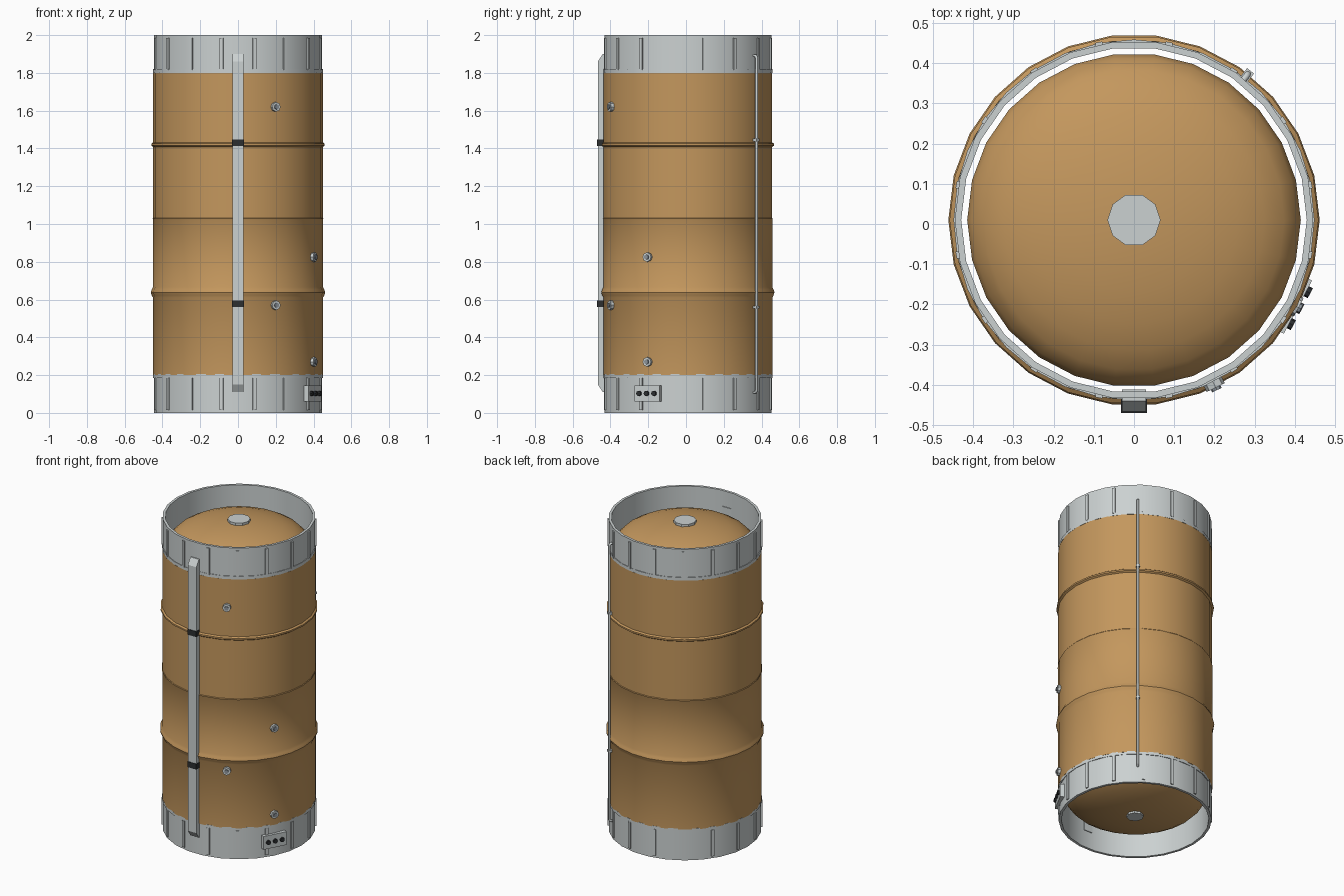
import bpy, bmesh, math
from mathutils import Matrix, Vector

cube = bpy.data.objects.get("Cube")
if cube:
    bpy.data.objects.remove(cube, do_unlink=True)

CY = 0.01      # y of the tank axis
SIDES = 26


def material(name, rgb):
    m = bpy.data.materials.new(name)
    m.use_nodes = True
    m.diffuse_color = (*rgb, 1)
    m.node_tree.nodes["Principled BSDF"].inputs["Base Color"].default_value = (*rgb, 1)
    return m


ORANGE = material("tan_orange", (0.55, 0.31, 0.11))
GREY = material("light_grey", (0.6, 0.64, 0.64))
STEEL = material("steel_grey", (0.27, 0.3, 0.33))
BLACK = material("black", (0.025, 0.028, 0.03))


def finish(name, bm, mat, smooth=True):
    bmesh.ops.recalc_face_normals(bm, faces=bm.faces)
    me = bpy.data.meshes.new(name)
    bm.to_mesh(me)
    bm.free()
    me.materials.append(mat)
    ob = bpy.data.objects.new(name, me)
    bpy.context.collection.objects.link(ob)
    if smooth:
        bpy.ops.object.select_all(action="DESELECT")
        ob.select_set(True)
        bpy.context.view_layer.objects.active = ob
        bpy.ops.object.shade_smooth_by_angle(angle=math.radians(32))
    return ob


def lathe(name, profile, mat, sides=SIDES, closed=True):
    """Turn (radius, z) points round the tank axis."""
    bm = bmesh.new()
    pts = profile + profile[:1] if closed else profile
    vs = [bm.verts.new((r, CY, z)) for r, z in pts]
    edges = [bm.edges.new(p) for p in zip(vs, vs[1:])]
    bmesh.ops.spin(bm, geom=vs + edges, cent=(0, CY, 0), axis=(0, 0, 1),
                   angle=math.tau, steps=sides, use_duplicate=False)
    bmesh.ops.remove_doubles(bm, verts=bm.verts, dist=0.0005)
    return finish(name, bm, mat)


def place(deg, r, z):
    """Frame on the wall: local x points outward, y along the wall."""
    a = math.radians(deg)
    return Matrix.Translation((r * math.cos(a), CY + r * math.sin(a), z)) @ Matrix.Rotation(a, 4, "Z")


def add_box(bm, frame, size):
    bmesh.ops.create_cube(bm, size=1, matrix=frame @ Matrix.Diagonal((*size, 1)))


def add_stud(bm, frame, r, depth, sides=8):
    bmesh.ops.create_cone(bm, cap_ends=True, segments=sides, radius1=r, radius2=r, depth=depth,
                          matrix=frame @ Matrix.Rotation(math.pi / 2, 4, "Y"))


# Inner tank with domed ends
R, DOME, LOW, HIGH = 0.415, 0.155, 0.185, 1.815
arc = [math.radians(90 * i / 7) for i in range(8)]
top = [(R * math.cos(a), HIGH + DOME * math.sin(a)) for a in arc]
bottom = [(R * math.cos(a), LOW - DOME * math.sin(a)) for a in reversed(arc)]
lathe("inner_tank", bottom + top, ORANGE, closed=False)
lathe("top_cap", [(0, 1.95), (0.066, 1.95), (0.066, 1.983), (0, 1.983)], GREY, 10, False)
lathe("bottom_cap", [(0, 0.05), (0.05, 0.05), (0.05, 0.02), (0, 0.02)], GREY, 8, False)

# Outer jacket with two rolled hoops and a middle seam
lathe("jacket", [
    (0.432, 0.2), (0.45, 0.2), (0.45, 0.61), (0.457, 0.623), (0.462, 0.638), (0.457, 0.653),
    (0.45, 0.666), (0.45, 1.024), (0.452, 1.028), (0.449, 1.032), (0.449, 1.408),
    (0.459, 1.415), (0.459, 1.425), (0.449, 1.432), (0.449, 1.8), (0.432, 1.8)], ORANGE)

# End rings, each with a lip and sixteen upright ribs
for end, z0, z1, lip in (("bottom", 0.0, 0.2, 0.195), ("top", 1.8, 2.0, 1.81)):
    lathe(end + "_ring", [(0.43, z0), (0.446, z0), (0.446, z1), (0.43, z1)], GREY)
    lathe(end + "_ring_lip", [(0.435, lip - 0.01), (0.449, lip - 0.01),
                              (0.449, lip + 0.01), (0.435, lip + 0.01)], GREY, 32)
    bm = bmesh.new()
    for k in range(16):
        add_box(bm, place(11.25 + 22.5 * k, 0.443, (z0 + z1) / 2), (0.016, 0.018, 0.17))
    finish(end + "_ring_ribs", bm, GREY, False)

# Front cable duct with slanted ends
bm = bmesh.new()
side = [bm.verts.new((-0.03, y, z)) for y, z in
        ((-0.412, 0.11), (-0.44, 0.11), (-0.467, 0.15), (-0.467, 1.86), (-0.44, 1.9), (-0.412, 1.9))]
face = bm.faces.new(side)
ext = bmesh.ops.extrude_face_region(bm, geom=[face])
bmesh.ops.translate(bm, vec=(0.06, 0, 0),
                    verts=[v for v in ext["geom"] if isinstance(v, bmesh.types.BMVert)])
finish("front_duct", bm, GREY, False)
bm = bmesh.new()
for z in (0.578, 1.43):
    add_box(bm, Matrix.Translation((0, -0.45, z)), (0.064, 0.04, 0.036))
finish("duct_straps", bm, BLACK, False)

# Wall fittings: flange with a darker centre
flanges, centres = bmesh.new(), bmesh.new()
for deg, z in ((-64, 1.62), (-64, 0.57), (-28, 0.825), (-28, 0.27)):
    add_stud(flanges, place(deg, 0.452, z), 0.025, 0.024)
    add_stud(centres, place(deg, 0.458, z), 0.013, 0.026)
finish("fitting_flanges", flanges, GREY)
finish("fitting_centres", centres, STEEL)

# Control panel with three knobs
bm = bmesh.new()
add_box(bm, place(-28, 0.447, 0.103), (0.03, 0.15, 0.085))
finish("control_panel", bm, GREY, False)
bm = bmesh.new()
for dy in (-0.045, 0, 0.045):
    add_stud(bm, place(-28, 0.462, 0.103) @ Matrix.Translation((0, dy, 0)), 0.014, 0.022)
finish("panel_knobs", bm, BLACK)

# Thin upright pipe at the back, bent into the wall at both ends
curve = bpy.data.curves.new("back_pipe", "CURVE")
curve.dimensions = "3D"
curve.bevel_depth = 0.008
curve.bevel_resolution = 1
curve.use_fill_caps = True
path = [(0.43, 0.108), (0.453, 0.108), (0.461, 0.118), (0.461, 1.882), (0.453, 1.892), (0.43, 1.892)]
spline = curve.splines.new("POLY")
spline.points.add(len(path) - 1)
for p, (r, z) in zip(spline.points, path):
    p.co = (*(place(52, r, z) @ Vector()), 1)
curve.materials.append(GREY)
bpy.context.collection.objects.link(bpy.data.objects.new("back_pipe", curve))
bm = bmesh.new()
for z in (0.56, 1.445):
    add_box(bm, place(52, 0.456, z), (0.03, 0.022, 0.014))
finish("pipe_clips", bm, GREY, False)
